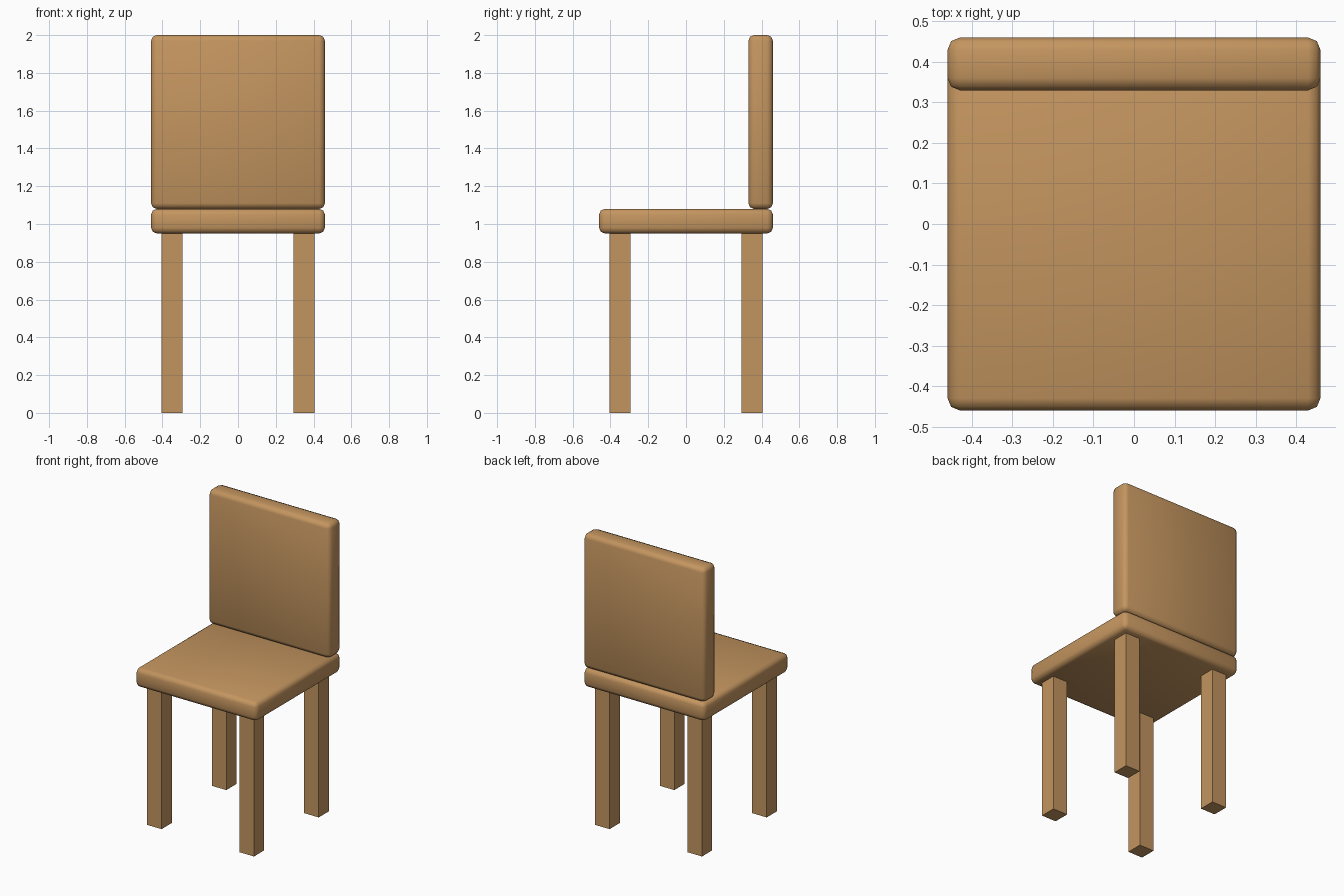
import bpy

if "Cube" in bpy.data.objects:
    bpy.data.objects.remove(bpy.data.objects["Cube"])

wood = bpy.data.materials.new("wood")
wood.diffuse_color = (0.55, 0.30, 0.115, 1)
wood.use_nodes = True
wood.node_tree.nodes["Principled BSDF"].inputs["Base Color"].default_value = wood.diffuse_color


def box(name, lo, hi, bevel=0.0):
    """Box between two corners, optionally with soft rounded edges."""
    bpy.ops.mesh.primitive_cube_add(size=1, location=[(a + b) / 2 for a, b in zip(lo, hi)])
    ob = bpy.context.object
    ob.name = name
    ob.scale = [b - a for a, b in zip(lo, hi)]
    bpy.ops.object.transform_apply(location=False, rotation=False, scale=True)
    ob.data.materials.append(wood)
    if bevel:
        mod = ob.modifiers.new("soft_edges", 'BEVEL')
        mod.width = bevel
        mod.segments = 2
        mod.limit_method = 'NONE'
        bpy.ops.object.shade_smooth()
    return ob


# Cushion-like seat and backrest
box("seat", (-0.46, -0.46, 0.95), (0.46, 0.46, 1.08), 0.03)
box("backrest", (-0.46, 0.33, 1.08), (0.46, 0.46, 2.0), 0.03)

# Four square legs
for row, y in (("front", -0.35), ("back", 0.35)):
    for side, x in (("left", -0.35), ("right", 0.35)):
        box(f"{row}_{side}_leg", (x - 0.055, y - 0.055, 0), (x + 0.055, y + 0.055, 0.95))
